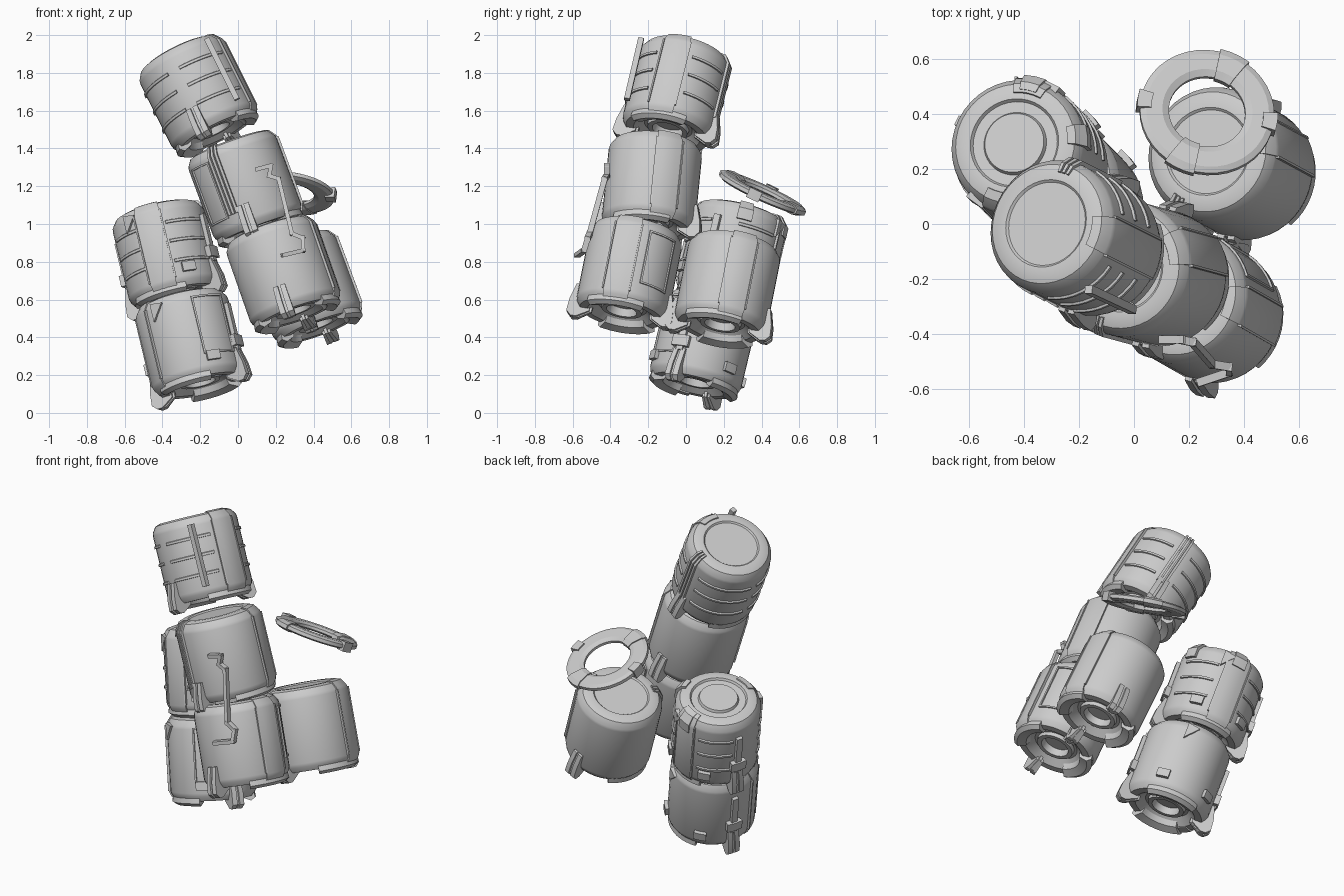
import bpy, bmesh
from math import radians, cos, sin
from mathutils import Vector, Matrix

if "Cube" in bpy.data.objects:
    bpy.data.objects.remove(bpy.data.objects["Cube"])


def frame(center, axis):
    # local z follows the axis, local x stays close to world x
    n = Vector(axis).normalized()
    x = (Vector((1, 0, 0)) - n * n.x).normalized()
    m = Matrix((x, n.cross(x), n)).transposed().to_4x4()
    m.translation = center
    return m


def finish(name, verts, faces, mat):
    bm = bmesh.new()
    vs = [bm.verts.new(v) for v in verts]
    for f in faces:
        bm.faces.new([vs[i] for i in f])
    bmesh.ops.remove_doubles(bm, verts=bm.verts, dist=1e-5)
    bmesh.ops.recalc_face_normals(bm, faces=bm.faces)
    me = bpy.data.meshes.new(name)
    bm.to_mesh(me)
    bm.free()
    ob = bpy.data.objects.new(name, me)
    bpy.context.collection.objects.link(ob)
    ob.matrix_world = mat
    bpy.ops.object.select_all(action='DESELECT')
    ob.select_set(True)
    bpy.context.view_layer.objects.active = ob
    bpy.ops.object.shade_smooth_by_angle(angle=radians(25))
    return ob


def sweep(name, profile, a0, a1, mat, full=False):
    # turn a closed (radius, height) profile around the axis
    steps = 40 if full else max(1, round((a1 - a0) / 8))
    rows = steps if full else steps + 1
    k = len(profile)
    verts = []
    for i in range(rows):
        a = radians(a0 + (a1 - a0) * i / steps)
        verts += [(r * cos(a), r * sin(a), z) for r, z in profile]
    faces = []
    for i in range(steps):
        j = (i + 1) % rows
        for p in range(k):
            q = (p + 1) % k
            faces.append((i * k + p, i * k + q, j * k + q, j * k + p))
    if not full:
        faces += [tuple(range(k)), tuple(range((rows - 1) * k, rows * k))]
    return finish(name, verts, faces, mat)


def patch(name, r0, r1, z0, z1, a0, a1, mat):
    return sweep(name, [(r0, z0), (r1, z0), (r1, z1), (r0, z1)], a0, a1, mat)


def bar(name, points, width, depth, mat=Matrix()):
    # square bars joined end to end along a path
    verts, faces = [], []
    for p, q in zip(points, points[1:]):
        p, q = Vector(p), Vector(q)
        d = (q - p).normalized()
        s = d.cross(Vector((0, 1, 0))).normalized() * width / 2
        t = d.cross(s).normalized() * depth / 2
        b = len(verts)
        for c in (p - d * width * .4, q + d * width * .4):
            verts += [c + s + t, c - s + t, c - s - t, c + s - t]
        faces += [(b, b + 1, b + 2, b + 3), (b + 4, b + 5, b + 6, b + 7)]
        faces += [(b + i, b + (i + 1) % 4, b + 4 + (i + 1) % 4, b + 4 + i) for i in range(4)]
    return finish(name, verts, faces, mat)


def triangle(name, a, z, size, mat):
    # small raised triangular marker on the wall
    verts = []
    for r in (.235, .262):
        for da, dz in ((-.5, -.7), (.5, .5), (-.5, .7)):
            t = radians(a) + da * size / .25
            verts.append((r * cos(t), r * sin(t), z + dz * size))
    finish(name, verts, [(0, 1, 2), (3, 4, 5), (0, 1, 4, 3), (1, 2, 5, 4), (2, 0, 3, 5)], mat)


PLAIN_TOP = [(0, .232), (.155, .232), (.163, .24)]
BUTTON_TOP = [(0, .243), (.11, .243), (.117, .228), (.157, .228), (.165, .24)]
WALL = [(.195, .24), (.222, .23), (.245, .197), (.248, .18), (.248, -.19), (.242, -.21), (.222, -.238)]
BASE = [(.18, -.238), (.13, -.2), (.112, -.2), (.108, -.222), (.082, -.222), (.075, -.18), (0, -.18)]
STRIP = [(.18, .22), (.19, .247), (.224, .238), (.25, .202), (.256, .185), (.256, -.195),
         (.248, -.216), (.226, -.247), (.18, -.245)]
FOOT = [(.21, -.11), (.262, -.11), (.285, -.2), (.29, -.265), (.265, -.29), (.235, -.29), (.17, -.25), (.17, -.22)]
LIP = [(.15, -.21), (.235, -.22), (.24, -.25), (.215, -.268), (.165, -.25)]


def canister(name, center, axis, foot_a, strips, bands=(), ribs=(), top=PLAIN_TOP):
    m = frame(center, axis)
    sweep(name + "_body", top + WALL + BASE, 0, 360, m, full=True)
    for a in strips:
        sweep(name + "_wall_strip", STRIP, a - 16, a + 16, m)
        patch(name + "_strip_seam", .24, .261, -.19, .19, a - 17.5, a - 15.5, m)
        patch(name + "_strip_seam", .24, .261, -.19, .19, a + 15.5, a + 17.5, m)
    # paired feet and the broad lips between them
    for a in (foot_a, foot_a + 180):
        for s in (-4.5, 4.5):
            sweep(name + "_foot_bar", FOOT, a + s - 3, a + s + 3, m)
        sweep(name + "_foot_core", [(r - .012, z) for r, z in FOOT], a - 3, a + 3, m)
        sweep(name + "_base_lip", LIP, a + 50, a + 130, m)
    # raised horizontal bands
    for a0, a1 in bands:
        for z in (-.1, .01, .115):
            sweep(name + "_band", [(.235, z - .012), (.256, z - .009), (.256, z + .004), (.235, z + .014)], a0, a1, m)
    # triple ribs running down the wall
    for a in ribs:
        for s in (-5, 0, 5):
            sweep(name + "_rib", [(.19, .23), (.195, .25), (.23, .24), (.262, .19),
                                  (.262, -.14), (.235, -.14), (.235, .18)], a + s - 1.6, a + s + 1.6, m)
    return m


def panel(name, a0, a1, z0, z1, m):
    # thin rectangular frame on the wall
    e = 2.2
    patch(name, .24, .256, z0, z0 + .01, a0, a1, m)
    patch(name, .24, .256, z1 - .01, z1, a0, a1, m)
    patch(name, .24, .256, z0, z1, a0, a0 + e, m)
    patch(name, .24, .256, z0, z1, a1 - e, a1, m)


# right-hand stack of three, plus the one behind it
canister("top_canister", (-.215, -.05, 1.69), (-.5, .25, 1), 250, (345,),
         bands=((170, 242), (258, 322), (8, 55), (84, 160)), ribs=(68,))
mid = canister("middle_canister", (.035, -.18, 1.2), (-.37, .1, 1), 258, (17,), ribs=(244,))
low = canister("lower_canister", (.235, -.3, .745), (-.35, .2, 1), 257, (-12,))
canister("rear_canister", (.35, .22, .67), (-.37, .2, 1), 257, (10,), ribs=(236,))
panel("side_panel", 200, 235, -.15, .17, mid)
panel("side_panel", 15, 55, -.13, .17, low)

# left-hand stack of two
up = canister("upper_left_canister", (-.38, .24, .84), (-.24, .24, 1), -27, (75, 255),
              bands=((275, 325), (98, 145), (195, 237), (0, 50)), top=BUTTON_TOP)
down = canister("lower_left_canister", (-.25, .095, .37), (-.24, .24, 1), -27, (200,))
panel("front_panel", 280, 325, -.13, .19, down)
for m, tri in ((up, (232, 60)), (down, (236, 56))):
    for a in tri:
        triangle("marker_triangle", a, .16, .07, m)
    for a in (290, 110, 40):
        patch("marker_block", .235, .27, -.17, -.12, a - 8, a + 8, m)
    # side latch rails rising from the feet
    for a in (153, 333):
        patch("latch_rail", .235, .27, -.12, .14, a - 4, a + 4, m)
        patch("latch_block", .235, .28, -.1, -.04, a - 10, a + 10, m)
for a in (75, 5):
    sweep("top_lug", [(.2, .22), (.2, .25), (.23, .243), (.264, .2), (.264, .14), (.23, .14)], a - 9, a + 9, up)

# floating ring with clamps
rm = frame((.265, .405, 1.165), (.11, .41, .9))
sweep("loose_ring", [(.14, -.008), (.165, -.02), (.225, -.02), (.246, -.01), (.246, .01),
                     (.225, .02), (.165, .02), (.14, .008)], 0, 360, rm, full=True)
for a, w in ((66, 13), (246, 13)):
    sweep("ring_clamp", [(.134, -.012), (.162, -.026), (.228, -.026), (.256, -.012), (.256, .012),
                         (.228, .026), (.162, .026), (.134, .012)], a - w, a + w, rm)
for a in (-8, 172):
    patch("ring_tab", .205, .258, -.028, .028, a - 8, a + 8, rm)

# bent bracket across the stack and the rod on the top canister
bar("bent_bracket", [(.1, -.42, 1.29), (.175, -.42, 1.31), (.165, -.42, 1.255), (.215, -.43, 1.24),
                     (.285, -.51, .95), (.345, -.52, .925), (.345, -.54, .86), (.24, -.575, .835)], .022, .03)
bar("top_rod", [(-.16, -.24, 1.97), (-.01, -.31, 1.67)], .03, .03)
